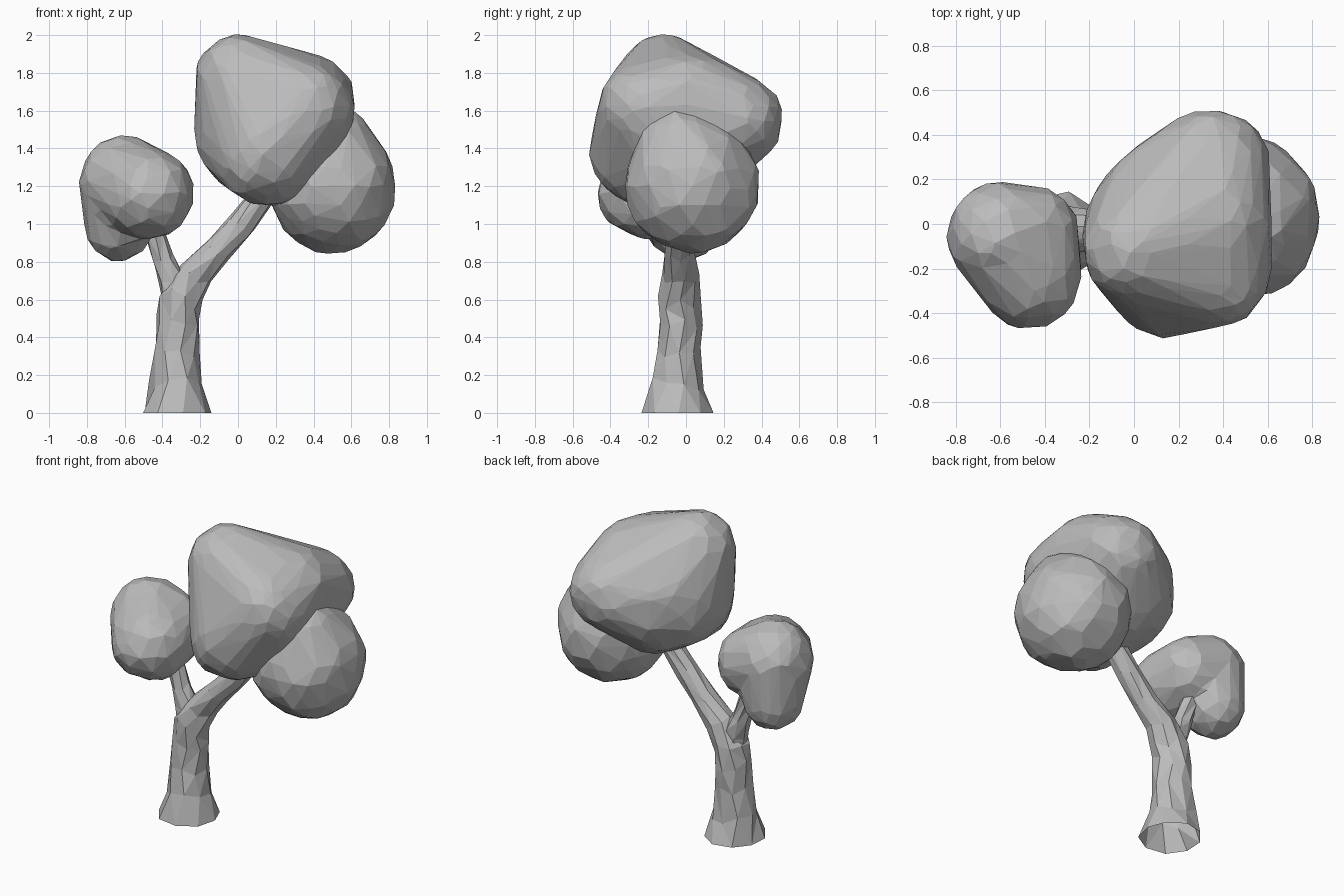
import bpy, bmesh, math, random
from mathutils import Vector, Matrix

random.seed(4)
cube = bpy.data.objects.get("Cube")
if cube:
    bpy.data.objects.remove(cube, do_unlink=True)

grey = bpy.data.materials.new("plain_grey")
grey.use_nodes = True
grey.diffuse_color = (0.5, 0.5, 0.5, 1)
grey.node_tree.nodes["Principled BSDF"].inputs["Base Color"].default_value = (0.5, 0.5, 0.5, 1)


def finish(bm, name):
    bmesh.ops.recalc_face_normals(bm, faces=bm.faces)
    mesh = bpy.data.meshes.new(name)
    bm.to_mesh(mesh)
    bm.free()
    mesh.materials.append(grey)
    obj = bpy.data.objects.new(name, mesh)
    bpy.context.scene.collection.objects.link(obj)
    return obj


def lobe_points(centre, radii):
    """Slightly uneven points on an ellipsoid."""
    ball = bmesh.new()
    place = Matrix.Translation(centre) @ Matrix.Diagonal((*radii, 1))
    bmesh.ops.create_icosphere(ball, subdivisions=3, radius=1, matrix=place)
    mid = Vector(centre)
    points = [mid + (v.co - mid) * random.uniform(0.95, 1.03) for v in ball.verts]
    ball.free()
    return points


def foliage(name, groups, ratio):
    """Wrap each group of lobes in a hull, then fuse the hulls into a faceted clump."""
    bm = bmesh.new()
    for lobes in groups:
        verts = [bm.verts.new(p) for lobe in lobes for p in lobe_points(*lobe)]
        bmesh.ops.convex_hull(bm, input=verts)
        loose = [v for v in bm.verts if not v.link_faces]
        bmesh.ops.delete(bm, geom=loose, context='VERTS')
    obj = finish(bm, name)
    fuse = obj.modifiers.new("fuse", 'REMESH')
    fuse.mode = 'VOXEL'
    fuse.voxel_size = 0.03
    soften = obj.modifiers.new("soften", 'SMOOTH')
    soften.iterations = 2
    facet = obj.modifiers.new("facet", 'DECIMATE')
    facet.ratio = ratio


def limb(name, path, sides=9):
    """Sweep a rough polygon along points given as (x, y, z, radius)."""
    bm = bmesh.new()
    pts = [Vector(p[:3]) for p in path]
    rings = []
    for i, p in enumerate(pts):
        along = (pts[min(i + 1, len(pts) - 1)] - pts[max(i - 1, 0)]).normalized()
        u = Vector((0, 1, 0)).cross(along).normalized()
        w = along.cross(u)
        ring = []
        for k in range(sides):
            a = math.tau * (k + 0.3 * (i % 2)) / sides
            r = path[i][3] * random.uniform(0.93, 1.06)
            slide = along * random.uniform(-0.3, 0.3) * path[i][3] if i else Vector()
            ring.append(bm.verts.new(p + (u * math.cos(a) + w * math.sin(a)) * r + slide))
        rings.append(ring)
    for low, high in zip(rings, rings[1:]):
        for k in range(sides):
            n = (k + 1) % sides
            bm.faces.new((low[k], low[n], high[n], high[k]))
    bm.faces.new(rings[-1])
    bmesh.ops.triangulate(bm, faces=bm.faces[:])
    finish(bm, name)


# Trunk leaning into the large branch, open underneath
limb("trunk", [
    (-0.325, -0.04, 0, 0.192), (-0.325, -0.04, 0.15, 0.142), (-0.325, -0.035, 0.32, 0.12),
    (-0.32, -0.03, 0.48, 0.118), (-0.305, -0.03, 0.61, 0.114), (-0.23, -0.03, 0.73, 0.095),
    (-0.11, -0.03, 0.86, 0.08), (0.02, -0.03, 1.0, 0.073), (0.14, -0.03, 1.16, 0.068)])

# Thin branch under the small clump
limb("small_branch", [
    (-0.32, -0.03, 0.57, 0.08), (-0.35, -0.025, 0.7, 0.07),
    (-0.395, -0.02, 0.81, 0.057), (-0.445, -0.02, 0.96, 0.055)], sides=7)

# Large upper clump
foliage("large_canopy", [[
    ((0.2, -0.02, 1.5), (0.41, 0.43, 0.4)),
    ((0.35, 0.25, 1.55), (0.265, 0.27, 0.245)),
    ((0.38, 0.0, 1.64), (0.24, 0.31, 0.26)),
    ((0.0, -0.12, 1.77), (0.23, 0.23, 0.235)),
    ((0.02, -0.05, 1.49), (0.25, 0.33, 0.32)),
    ((0.13, -0.25, 1.37), (0.25, 0.26, 0.27)),
    ((0.35, -0.22, 1.62), (0.26, 0.25, 0.24))]], 0.045)

# Lower clump beside it
foliage("side_canopy", [[
    ((0.5, 0.03, 1.2), (0.34, 0.365, 0.355)),
    ((0.53, -0.03, 1.42), (0.18, 0.22, 0.2))]], 0.05)

# Small clump: offset lobes above, one hanging behind
small_back = ((-0.6, -0.05, 1.22), (0.24, 0.24, 0.25))
small_front = ((-0.475, -0.21, 1.16), (0.245, 0.265, 0.24))
small_inner = ((-0.45, -0.03, 1.18), (0.2, 0.2, 0.22))
small_lower = ((-0.63, -0.01, 0.98), (0.18, 0.19, 0.18))
foliage("small_canopy", [[small_back, small_front, small_inner],
                         [small_back, small_lower]], 0.06)
